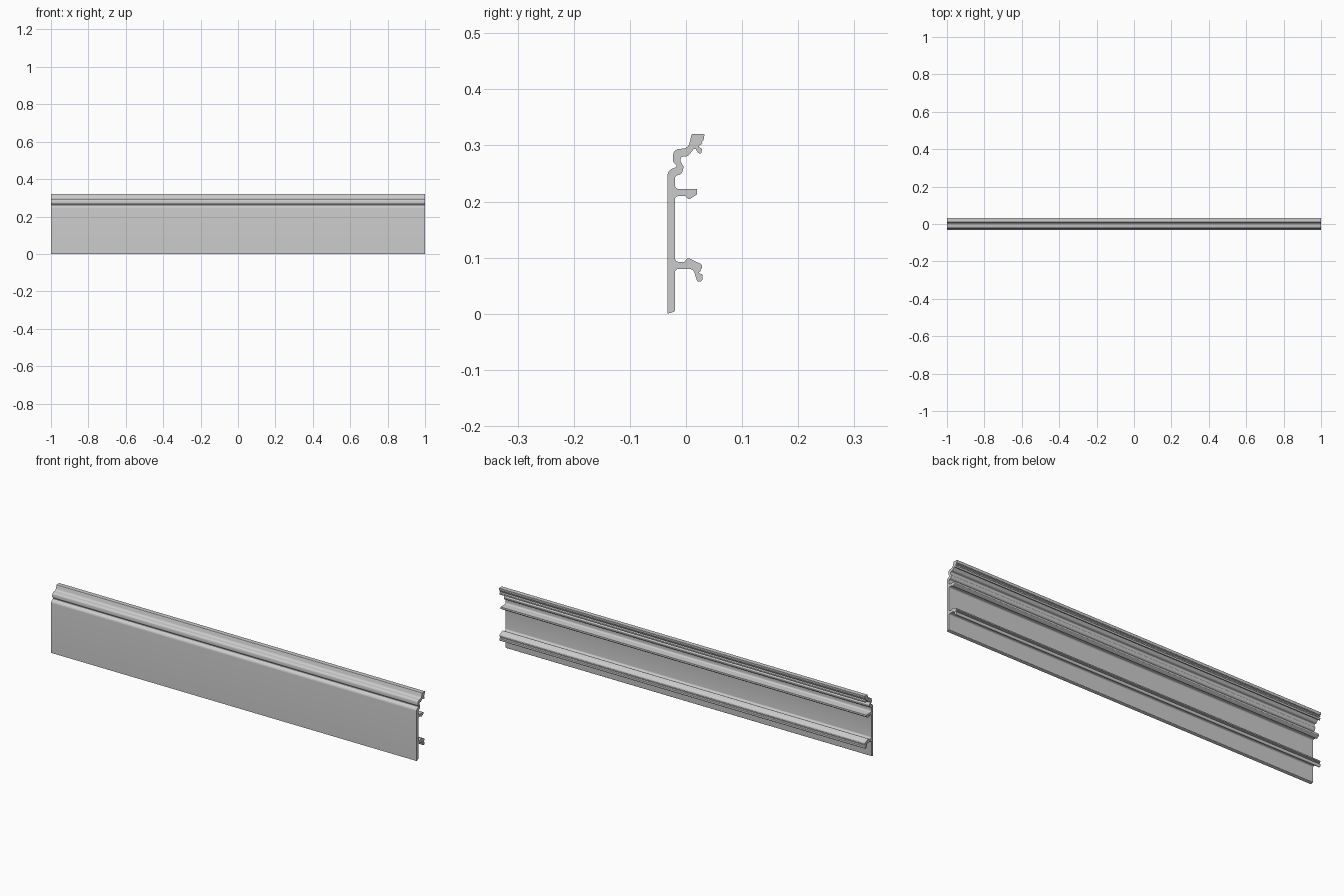
import bpy, bmesh, math
from mathutils import Vector

if "Cube" in bpy.data.objects:
    bpy.data.objects.remove(bpy.data.objects["Cube"])

# Cross-section corners: (y, z, rounding radius), clockwise from the bottom front
front = [(-.033, 0, 0), (-.033, .2555, .016), (-.014, .2625, .003),
         (-.0235, .271, .007), (-.0225, .293, .011), (.004, .295, .013),
         (.010, .320, .002)]
top_clip = [(.033, .320, .001), (.031, .308, .003), (.026, .3065, .001),
            (.030, .3035, .001), (.024, .3005, .001), (.0225, .297, .001),
            (.0285, .294, .002), (.027, .284, .003), (.021, .287, .003),
            (.016, .2965, .003)]
inner_moulding = [(.004, .281, .010), (-.0095, .2795, .004), (-.0095, .271, .004),
                  (-.004, .262, .004), (-.008, .248, .009), (-.020, .246, .006)]
middle_rib = [(-.020, .222, .008), (.020, .222, .001), (.020, .213, .003),
              (.005, .203, .004), (-.001, .210, .004), (-.020, .210, .007)]
lower_hook = [(-.020, .093, .007), (-.003, .092, .005), (.003, .100, .004),
              (.028, .088, .004), (.029, .081, .001), (.0245, .0795, .001),
              (.028, .077, .001), (.0235, .0745, .001), (.0235, .072, .001),
              (.0295, .070, .002), (.029, .058, .004), (.020, .057, .004),
              (.013, .080, .010), (-.020, .080, .007)]
foot = [(-.020, .004, .003)]


def rounded(corners, steps=6):
    """Replace each corner by a tangent arc of the given radius."""
    out = []
    n = len(corners)
    for i, (y, z, r) in enumerate(corners):
        p = Vector((y, z))
        a = Vector(corners[i - 1][:2]) - p
        b = Vector(corners[(i + 1) % n][:2]) - p
        half = a.angle(b) / 2
        if r == 0 or half > 1.5:
            out.append(p)
            continue
        d = min(r / math.tan(half), a.length * .49, b.length * .49)
        r = d * math.tan(half)
        u, v = a.normalized(), b.normalized()
        centre = p + (u + v).normalized() * (r / math.sin(half))
        s, e = p + u * d - centre, p + v * d - centre
        total = math.pi - 2 * half
        for k in range(steps + 1):
            t = k / steps
            w = (s * math.sin((1 - t) * total) + e * math.sin(t * total)) / math.sin(total)
            out.append(centre + w)
    return out


# Extrude the section along x
outline = rounded(front + top_clip + inner_moulding + middle_rib + lower_hook + foot)
bm = bmesh.new()
face = bm.faces.new([bm.verts.new((-1, p.x, p.y)) for p in outline])
ext = bmesh.ops.extrude_face_region(bm, geom=[face])
bmesh.ops.translate(bm, vec=(2, 0, 0),
                    verts=[g for g in ext["geom"] if isinstance(g, bmesh.types.BMVert)])
bmesh.ops.recalc_face_normals(bm, faces=bm.faces)
caps = [f for f in bm.faces if abs(f.normal.x) > .9]
bmesh.ops.triangulate(bm, faces=caps)
mesh = bpy.data.meshes.new("skirting_profile")
bm.to_mesh(mesh)
bm.free()

obj = bpy.data.objects.new("skirting_profile", mesh)
bpy.context.collection.objects.link(obj)
bpy.context.view_layer.objects.active = obj
obj.select_set(True)
bpy.ops.object.shade_smooth_by_angle(angle=math.radians(35))
